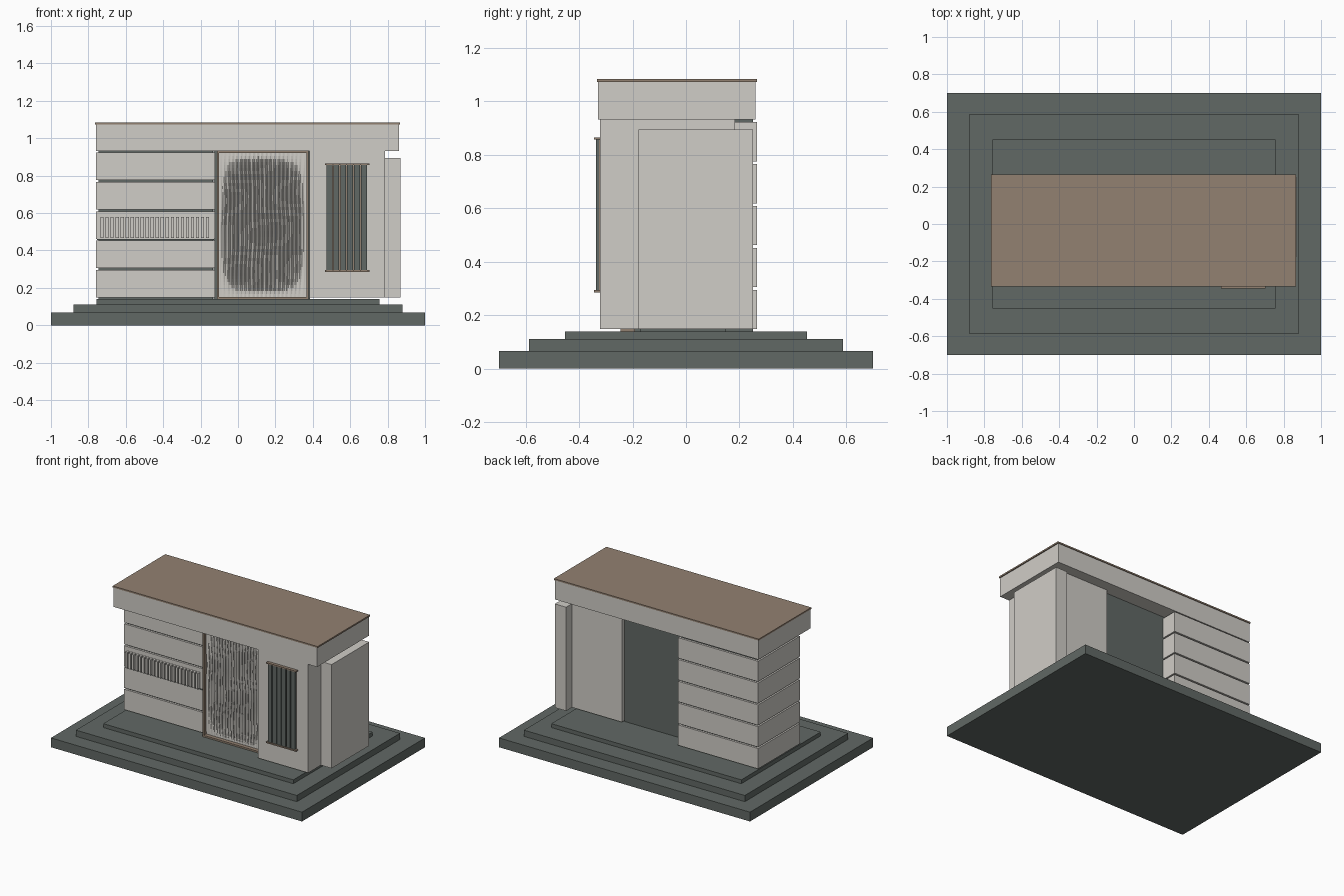
import bpy, bmesh, math

if "Cube" in bpy.data.objects:
    bpy.data.objects.remove(bpy.data.objects["Cube"])


def material(name, rgb):
    m = bpy.data.materials.new(name)
    m.diffuse_color = (*rgb, 1)
    m.use_nodes = True
    m.node_tree.nodes["Principled BSDF"].inputs["Base Color"].default_value = m.diffuse_color
    return m


STONE = material("pale_stone", (0.63, 0.61, 0.57))
DARK = material("dark_slate", (0.12, 0.14, 0.13))
BRONZE = material("bronze", (0.29, 0.22, 0.165))


def add_object(name, bm, mat):
    bmesh.ops.recalc_face_normals(bm, faces=bm.faces)
    mesh = bpy.data.meshes.new(name)
    bm.to_mesh(mesh)
    bm.free()
    mesh.materials.append(mat)
    ob = bpy.data.objects.new(name, mesh)
    bpy.context.collection.objects.link(ob)
    return ob


def boxes(name, spans, mat):
    """One object from boxes given as (x0, x1, y0, y1, z0, z1)."""
    bm = bmesh.new()
    for x0, x1, y0, y1, z0, z1 in spans:
        for v in bmesh.ops.create_cube(bm, size=1)["verts"]:
            v.co = (x1 if v.co.x > 0 else x0,
                    y1 if v.co.y > 0 else y0,
                    z1 if v.co.z > 0 else z0)
    return add_object(name, bm, mat)


# Stepped plinth
boxes("lower_step", [(-1, 1, -0.7, 0.7, 0, 0.067)], DARK)
boxes("middle_step", [(-0.88, 0.88, -0.587, 0.587, 0.067, 0.112)], DARK)
boxes("upper_step", [(-0.757, 0.757, -0.452, 0.452, 0.112, 0.14)], DARK)

# Left wing: stacked stone courses around a recessed core
pitch, course = 0.157, 0.147
boxes("left_wing_courses",
      [(-0.76, -0.122, -0.21, 0.265, 0.148 + i * pitch, 0.148 + i * pitch + course)
       for i in range(5)], STONE)
boxes("left_wing_core", [(-0.745, -0.135, -0.195, 0.25, 0.14, 0.935)], DARK)

# Row of small upright slats on the middle course
n = 22
step = 0.59 / n
boxes("left_wing_slats",
      [(-0.735 + i * step, -0.735 + i * step + 0.017, -0.238, -0.208, 0.466, 0.578)
       for i in range(n)], STONE)
boxes("slat_ledge", [(-0.755, -0.128, -0.215, -0.196, 0.455, 0.462)], DARK)

# Central core
boxes("central_core", [(-0.13, 0.385, -0.17, 0.15, 0.14, 0.935)], DARK)

# Bronze frame around the front screen
boxes("screen_frame", [
    (-0.113, -0.101, -0.245, -0.19, 0.14, 0.932),
    (0.365, 0.377, -0.245, -0.19, 0.14, 0.932),
    (-0.101, 0.365, -0.245, -0.19, 0.14, 0.152),
    (-0.101, 0.365, -0.245, -0.19, 0.92, 0.932)], BRONZE)


# Rippled screen: vertical ridges that drift sideways and fade at the edges
def rippled_screen():
    nx, nz = 168, 48
    bm = bmesh.new()
    rows = []
    for j in range(nz + 1):
        v = j / nz
        row = []
        for i in range(nx + 1):
            u = i / nx
            fade = min(1, 3 * math.sin(math.pi * u) * math.sin(math.pi * v))
            drift = 0.9 * math.sin(7 * v + 3 * u) + 0.5 * math.sin(17 * v - 5 * u)
            ridge = math.sin(2 * math.pi * 21 * u + drift)
            row.append(bm.verts.new((-0.102 + 0.468 * u,
                                     -0.217 - 0.011 * fade * ridge,
                                     0.151 + 0.77 * v)))
        rows.append(row)
    for a, b in zip(rows, rows[1:]):
        for i in range(nx):
            bm.faces.new((a[i], a[i + 1], b[i + 1], b[i]))
    return add_object("rippled_screen", bm, STONE)


rippled_screen()
boxes("screen_backing", [(-0.102, 0.366, -0.203, -0.19, 0.151, 0.921)], STONE)

# Right wing and lower side slab
boxes("right_wing", [(0.383, 0.785, -0.322, 0.183, 0.148, 0.935)], STONE)
boxes("side_slab", [(0.78, 0.87, -0.177, 0.25, 0.148, 0.895)], STONE)

# Louvred window with bronze sills and trim
fins = 6
w = 0.222 / fins
boxes("window_fins",
      [(0.473 + i * w, 0.473 + (i + 1) * w - 0.006, -0.337, -0.32, 0.292, 0.858)
       for i in range(fins)], DARK)
boxes("window_backing", [(0.475, 0.69, -0.326, -0.32, 0.295, 0.855)], BRONZE)
boxes("window_sills",
      [(0.464, 0.702, -0.344, -0.32, z, z + 0.009) for z in (0.286, 0.857)], BRONZE)

# Roof band and cap
boxes("roof_band", [(-0.76, 0.86, -0.329, 0.26, 0.933, 1.073)], STONE)
boxes("roof_cap", [(-0.765, 0.867, -0.333, 0.265, 1.073, 1.084)], BRONZE)
